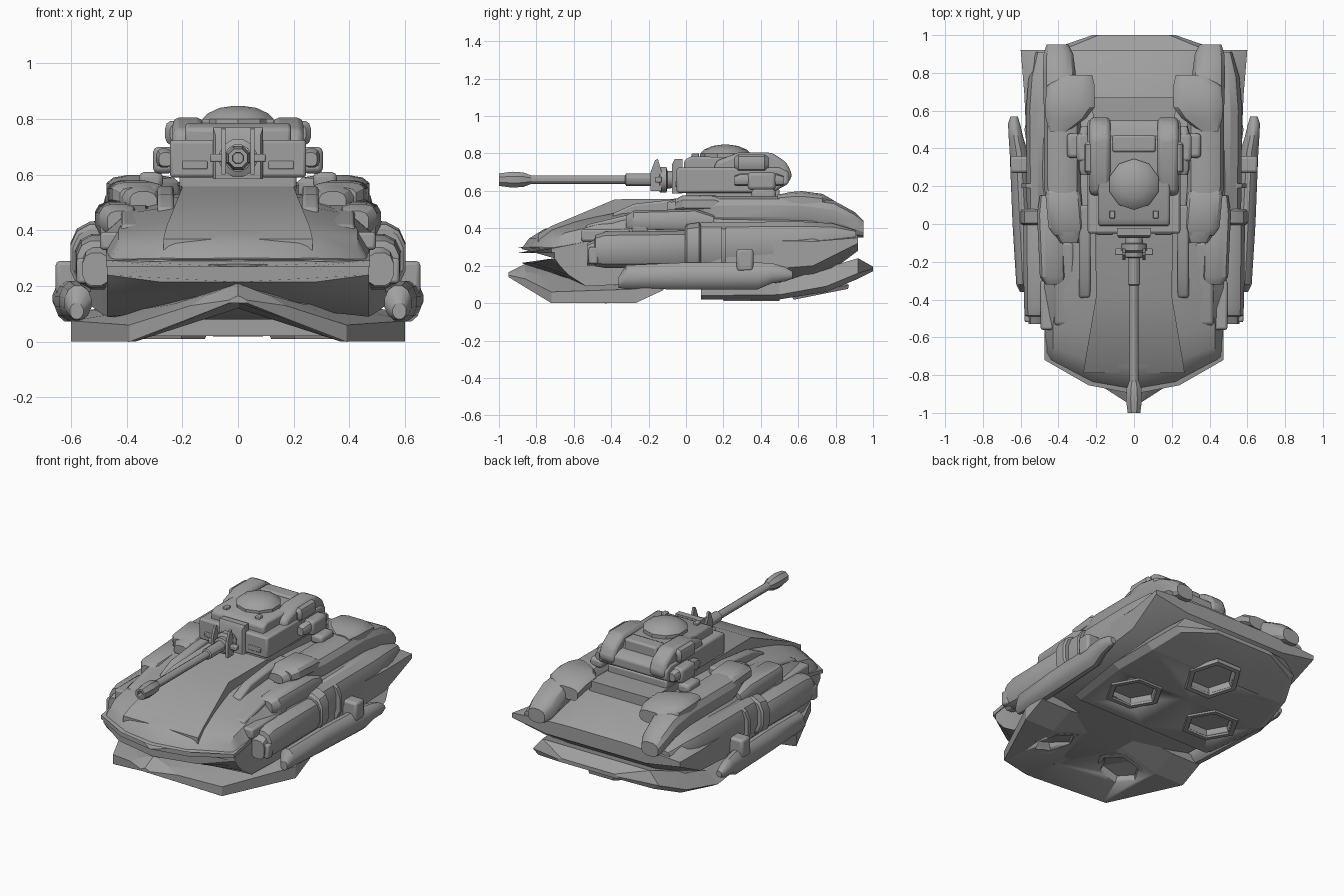
import bpy, bmesh, math
from mathutils import Matrix, Vector

if "Cube" in bpy.data.objects:
    bpy.data.objects.remove(bpy.data.objects["Cube"])

grey = bpy.data.materials.new("armour_grey")
grey.diffuse_color = (0.35, 0.35, 0.35, 1)
grey.use_nodes = True
grey.node_tree.nodes["Principled BSDF"].inputs["Base Color"].default_value = grey.diffuse_color


def finish(name, bm, mirror=False, bevel=0, angle=30):
    bmesh.ops.recalc_face_normals(bm, faces=bm.faces[:])
    me = bpy.data.meshes.new(name)
    bm.to_mesh(me)
    bm.free()
    me.materials.append(grey)
    ob = bpy.data.objects.new(name, me)
    bpy.context.collection.objects.link(ob)
    bpy.ops.object.select_all(action='DESELECT')
    ob.select_set(True)
    bpy.context.view_layer.objects.active = ob
    bpy.ops.object.shade_smooth_by_angle(angle=math.radians(angle))
    if bevel:
        b = ob.modifiers.new("bevel", 'BEVEL')
        b.width, b.segments = bevel, 2
    if mirror:
        m = ob.modifiers.new("mirror", 'MIRROR')
        m.use_mirror_merge = False
    return ob


def loft(name, rings, closed=False, **kw):
    """Skin a row of closed rings and cap both ends (or join them)."""
    bm = bmesh.new()
    rows = [[bm.verts.new(p) for p in r] for r in rings]
    n = len(rows[0])
    for a, b in zip(rows, rows[1:] + rows[:1] if closed else rows[1:]):
        for i in range(n):
            j = (i + 1) % n
            bm.faces.new((a[i], a[j], b[j], b[i]))
    if not closed:
        bm.faces.new(rows[0][::-1])
        bm.faces.new(rows[-1])
    return finish(name, bm, **kw)


def half_ring(y, pts, bow=0):
    """Symmetric ring from half a section, bottom centre to top centre."""
    full = pts + [(-x, z) for x, z in pts[-2:0:-1]]
    return [(x, y + bow * x * x, z) for x, z in full]


def pod(name, stations, n=12, p=0.75, **kw):
    """Rounded body along y; stations are (y, cx, cz, rx, rz)."""
    def c(v):
        return math.copysign(abs(v) ** p, v)
    rings = []
    for y, cx, cz, rx, rz in stations:
        ring = []
        for i in range(n):
            a = 2 * math.pi * (i + .5) / n
            ring.append((cx + rx * c(math.cos(a)), y, cz + rz * c(math.sin(a))))
        rings.append(ring)
    return loft(name, rings, **kw)


def prism(name, profile, x0, x1, **kw):
    """Side profile of (y, z) points extruded across x."""
    return loft(name, [[(x, y, z) for y, z in profile] for x in (x0, x1)], **kw)


def box(name, x0, x1, y0, y1, z0, z1, **kw):
    return prism(name, [(y0, z0), (y1, z0), (y1, z1), (y0, z1)], x0, x1, **kw)


# Main hull: y, bow sweep, width, bottom, low edge, rim, shoulder x, shoulder z, top
hull = [(-.88, .8, .47, .215, .24, .28, .44, .285, .29),
        (-.84, .75, .47, .20, .20, .29, .43, .335, .345),
        (-.76, .6, .47, .17, .15, .30, .43, .375, .395),
        (-.60, .3, .47, .11, .09, .34, .43, .40, .44),
        (-.34, 0, .49, .08, .10, .38, .40, .46, .49),
        (.00, 0, .53, .08, .13, .36, .42, .47, .52),
        (.20, 0, .56, .08, .16, .34, .46, .46, .53),
        (.68, 0, .58, .10, .20, .33, .46, .45, .50),
        (.92, 0, .60, .28, .32, .35, .46, .36, .37)]
loft("hull", [half_ring(y, [(0, zb), (.6 * w, zb), (w, lo), (w, rim),
                            (xs, zs), (.22, zt), (0, zt)], k)
              for y, k, w, zb, lo, rim, xs, zs, zt in hull])
# Bow lip that overhangs the undercut nose
loft("bow_lip", [half_ring(y, [(0, .268 + d), (.24, .268 + d), (.475, .268 + d),
                               (.475, .292 + d), (.24, .295 + d), (0, .295 + d)], .8)
                 for y, d in ((-.90, 0), (-.72, .035))])
# Raised glacis and deck panel
loft("deck", [half_ring(y, [(0, .3), (w, .3), (w, z1), (0, z1)])
              for y, w, z1 in [(-.79, .268, .37), (-.72, .258, .412), (-.38, .20, .555), (.67, .22, .565)]])

# Front hover plate, an arched chevron
front = [(-.95, .03, .14, .14, .15, .165), (-.86, .17, .085, .135, .13, .21),
         (-.72, .39, 0, .12, .06, .21), (-.27, .60, 0, .12, .075, .2),
         (-.12, .60, .07, .12, .10, .2)]
front_plate = loft("front_hover_plate", [
    half_ring(y, [(0, zc), (.95 * w if y < -.5 else .65 * w, ze), (w, ze), (w, te),
                  (.6 * w, tc * .5 + te * .5), (0, tc)])
    for y, w, ze, zc, te, tc in front], angle=12)
# Rear hover plate, swept up at the tail
rear = [(.08, .52, .02, .04, .08), (.5, .58, .02, .045, .11), (.75, .53, .06, .09, .19),
        (.92, .45, .13, .16, .24), (1.0, .22, .17, .185, .195)]
rear_plate = loft("rear_hover_plate", [
    half_ring(y, [(0, zb), (.92 * w, zb), (w, zm), (.85 * w, zt), (0, zt)])
    for y, w, zb, zm, zt in rear], angle=12)


# Recessed hexagonal thrusters under the plates
def thruster(name, plate, loc, r, tilt_x=0, tilt_y=0):
    mat = Matrix.Translation(loc) @ Matrix.Rotation(tilt_x, 4, 'X') @ Matrix.Rotation(tilt_y, 4, 'Y')

    def hexagon(k, z):
        return [mat @ Vector((r * k * math.cos(i * math.pi / 3), r * k * math.sin(i * math.pi / 3), z))
                for i in range(6)]
    cutter = loft(name + "_cutter", [hexagon(.8, -.06), hexagon(.72, .04)])
    cutter.hide_render = True
    cutter.hide_set(True)
    cut = plate.modifiers.new(name, 'BOOLEAN')
    cut.operation, cut.object, cut.solver = 'DIFFERENCE', cutter, 'EXACT'
    loft(name, [hexagon(1, .012), hexagon(.95, -.008), hexagon(.78, -.008), hexagon(.70, .03),
                hexagon(.85, .03)], closed=True)


for s, side in ((1, "right"), (-1, "left")):
    thruster("rear_thruster_" + side, rear_plate, (.29 * s, .35, .018), .18)
    thruster("front_thruster_" + side, front_plate, (.25 * s, -.43, .05), .16, 0, math.atan(.3) * s)
thruster("tail_thruster", rear_plate, (0, .72, .055), .18, math.atan(.2))

# Side tanks and pods
pod("front_tank", [(-.53, .51, .26, .05, .06), (-.49, .50, .27, .06, .07), (-.485, .50, .28, .08, .085),
                   (-.43, .49, .285, .095, .1), (0, .49, .29, .1, .1), (.07, .49, .3, .07, .08)], mirror=True)
pod("tank_band", [(-.005, .49, .30, .105, .11), (.005, .49, .30, .115, .125), (.07, .49, .31, .115, .125),
                  (.08, .49, .31, .105, .11)], mirror=True)
pod("outer_torpedo", [(-.36, .58, .11, .025, .03), (-.32, .575, .14, .05, .065), (0, .59, .145, .055, .075),
                      (.38, .61, .145, .05, .075), (.46, .625, .16, .04, .055), (.53, .635, .155, .033, .04),
                      (.57, .635, .15, .02, .02)], p=1, mirror=True)
pod("lower_pod", [(.0, .46, .31, .06, .08), (.08, .47, .31, .1, .125), (.6, .475, .31, .1, .13),
                  (.78, .47, .33, .09, .10), (.91, .47, .36, .05, .03)], mirror=True)
pod("upper_pod", [(-.1, .34, .50, .05, .04), (-.03, .35, .50, .09, .07), (.2, .38, .49, .1, .085),
                  (.62, .38, .49, .1, .085), (.79, .395, .47, .09, .08), (.90, .40, .42, .08, .07),
                  (.95, .405, .395, .06, .045)], mirror=True)
pod("pod_lid", [(-.06, .355, .52, .07, .035), (-.02, .36, .53, .095, .045), (.15, .375, .53, .095, .05),
                (.19, .38, .52, .08, .04)], p=.6, mirror=True)
pod("rear_shoulder", [(.49, .40, .55, .05, .03), (.56, .36, .55, .11, .045), (.62, .34, .55, .135, .05),
                      (.73, .335, .54, .13, .045), (.79, .30, .51, .08, .04)], p=.65, mirror=True)
pod("middle_pod", [(-.32, .42, .43, .05, .04), (-.28, .43, .44, .07, .055), (.05, .44, .44, .075, .065),
                   (.15, .45, .42, .05, .05)], p=.65, mirror=True)
# Stepped side rails and lockers
prism("side_rail", [(-.57, .34), (-.53, .42), (-.32, .47), (-.1, .49), (-.1, .34)], .32, .42,
      bevel=.012, mirror=True)
prism("inner_rail", [(-.40, .42), (-.39, .48), (-.28, .53), (-.02, .56), (.1, .56), (.1, .42)],
      .23, .29, bevel=.012, mirror=True)
box("rail_locker", .36, .495, -.56, -.3, .33, .395, bevel=.012, mirror=True)
# Straps and brackets
box("front_strap", .40, .495, -.29, -.2, .36, .47, bevel=.015, mirror=True)
pod("side_fin", [(.19, .48, .30, .118, .125), (.215, .48, .30, .118, .125)], mirror=True)
box("torpedo_clamp", .54, .655, .27, .36, .17, .29, bevel=.015, mirror=True)
box("front_clamp", .50, .58, -.52, -.47, .21, .3, bevel=.01, mirror=True)

# Turret
box("turret_ring", -.21, .21, 0, .5, .54, .61, bevel=.01)
prism("turret_base", [(-.05, .59), (.46, .59), (.55, .64), (.55, .70), (.5, .725), (-.05, .725)],
      -.245, .245, bevel=.012)
prism("turret_top", [(-.01, .70), (.48, .70), (.44, .775), (.03, .785), (-.01, .765)], -.19, .19, bevel=.012)
prism("turret_arm", [(.14, .68), (.53, .62), (.57, .68), (.54, .75), (.46, .805), (.28, .805), (.16, .76)],
      .125, .235, bevel=.022, mirror=True)
box("rear_hatch", -.115, .115, .38, .47, .70, .79, bevel=.012)
box("turret_ear", .23, .305, .33, .48, .605, .70, bevel=.018, mirror=True)
pod("turret_side_pod", [(.26, .26, .655, .025, .025), (.29, .265, .66, .03, .035),
                        (.48, .265, .66, .03, .035), (.52, .26, .655, .025, .025)], mirror=True)
pod("turret_cheek", [(.26, .225, .75, .02, .03), (.28, .23, .75, .033, .045), (.42, .23, .75, .033, .045),
                     (.44, .225, .75, .02, .03)], mirror=True)
box("ear_hub", .27, .355, .35, .48, .55, .61, bevel=.018, mirror=True)
box("vision_slot", .11, .20, -.057, -.04, .62, .65, bevel=.004, mirror=True)
box("roof_sight", .10, .13, .03, .07, .775, .80, bevel=.004, mirror=True)


# Round parts: lathe of (radius, position) about z or along y
def lathe(name, profile, n, cy=0, cz=0, axis='Z'):
    rings = []
    for r, t in profile:
        ring = []
        for i in range(n):
            a = 2 * math.pi * (i + .5) / n
            u, v = r * math.cos(a), r * math.sin(a)
            ring.append((u, cy + v, t) if axis == 'Z' else (u, t, cz + v))
        rings.append(ring)
    loft(name, rings)


lathe("turret_dome", [(.135, .76), (.135, .80), (.115, .82), (.07, .84), (.02, .847)], 10, cy=.21)

# Gun
loft("mantlet", [half_ring(y, [(0, .585), (w, .585), (w, z), (0, z)])
                 for y, w, z in [(-.075, .08, .74), (-.06, .09, .77), (-.02, .09, .77)]])
lathe("gun_collar", [(.045, -.06), (.05, -.10), (.07, -.105), (.07, -.14), (.05, -.15), (.05, -.175),
                     (.034, -.18), (.034, -.32), (.026, -.325)], 12, cz=.66, axis='Y')
prism("collar_fin", [(-.19, .60), (-.13, .60), (-.13, .70), (-.15, .77), (-.165, .765), (-.19, .70)],
      .045, .06, mirror=True)
box("collar_bar", -.1, .1, -.165, -.13, .645, .675, bevel=.006)
lathe("barrel", [(.024, -.2), (.024, -.88)], 12, cz=.66, axis='Y')
lathe("muzzle", [(.026, -.83), (.042, -.87), (.046, -.93), (.036, -1.0), (.022, -1.0), (.02, -.96)],
      8, cz=.66, axis='Y')
